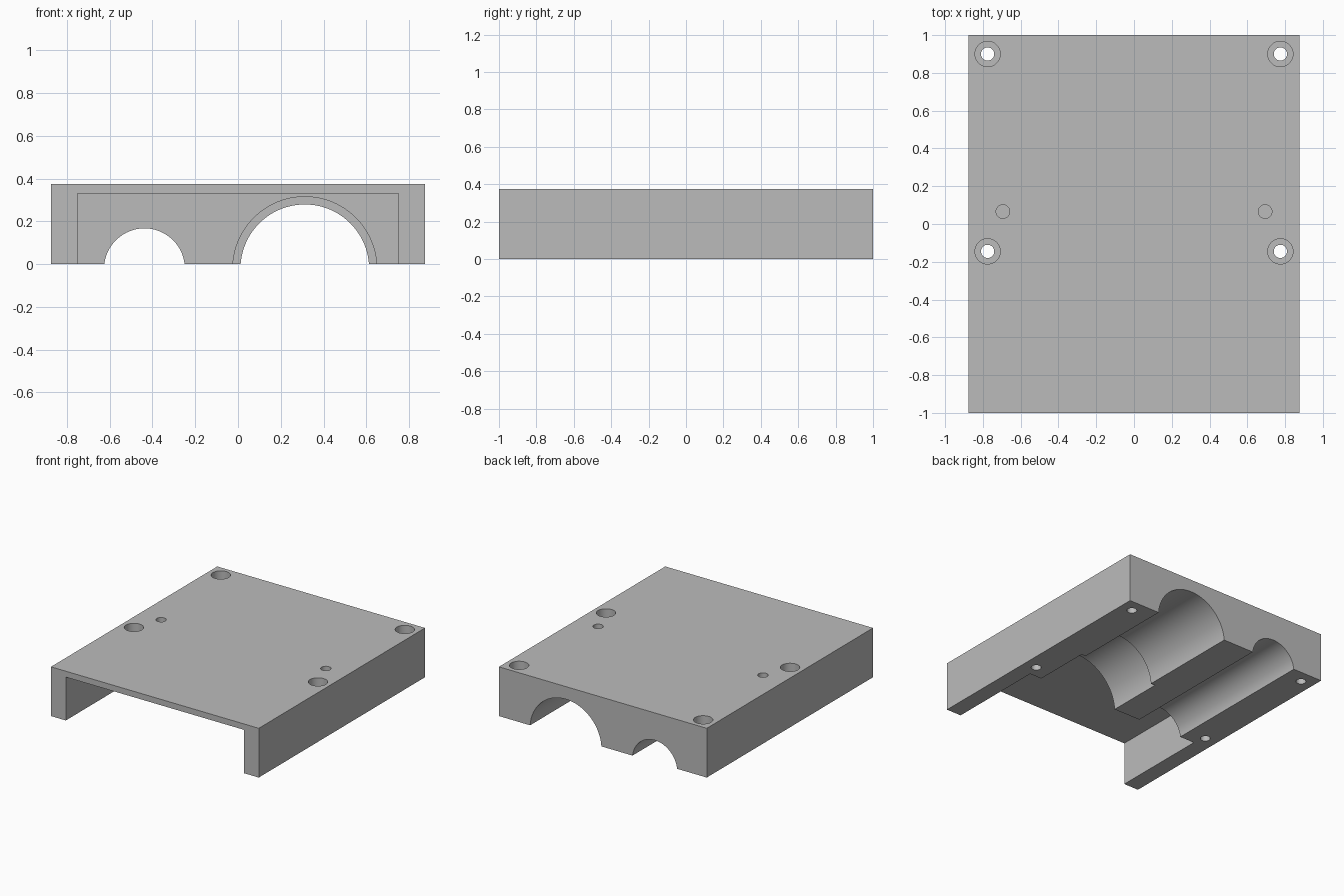
import bpy
import math

cube = bpy.data.objects.get("Cube")
if cube:
    bpy.data.objects.remove(cube, do_unlink=True)

grey = bpy.data.materials.new("plain_grey")
grey.use_nodes = True
COLOUR = (0.5, 0.5, 0.5, 1)
grey.diffuse_color = COLOUR
grey.node_tree.nodes["Principled BSDF"].inputs["Base Color"].default_value = COLOUR

HEIGHT = 0.375
AXIS_Z = -0.022     # shared centre height of the lengthwise bores
POCKET_Y = -0.24    # back wall of the front pocket


def box(name, x, y, z):
    """Box from (min, max) ranges."""
    centre = [(a + b) / 2 for a, b in (x, y, z)]
    bpy.ops.mesh.primitive_cube_add(size=1, location=centre)
    ob = bpy.context.object
    ob.name = name
    ob.scale = [b - a for a, b in (x, y, z)]
    bpy.ops.object.transform_apply(location=True, rotation=True, scale=True)
    ob.data.materials.append(grey)
    return ob


def cylinder(name, radius, depth, location, tilt=0.0, sides=48):
    bpy.ops.mesh.primitive_cylinder_add(vertices=sides, radius=radius, depth=depth,
                                        location=location, rotation=(tilt, 0, 0))
    ob = bpy.context.object
    ob.name = name
    ob.data.materials.append(grey)
    return ob


def cut(target, cutter):
    mod = target.modifiers.new(cutter.name, "BOOLEAN")
    mod.operation = "DIFFERENCE"
    mod.solver = "EXACT"
    mod.object = cutter
    bpy.context.view_layer.objects.active = target
    bpy.ops.object.modifier_apply(modifier=mod.name)
    bpy.data.objects.remove(cutter, do_unlink=True)


def bore(name, x, radius, y_start, y_end):
    """Lengthwise cylinder along y."""
    return cylinder(name, radius, y_end - y_start, (x, (y_start + y_end) / 2, AXIS_Z),
                    math.pi / 2, 96)


def hole(name, x, y, radius, z_start, z_end):
    """Vertical cylinder."""
    return cylinder(name, radius, z_end - z_start, (x, y, (z_start + z_end) / 2))


# Solid block
housing = box("housing", (-0.875, 0.875), (-1, 1), (0, HEIGHT))

# Open front pocket
cut(housing, box("pocket_cutter", (-0.75, 0.75), (-1.2, POCKET_Y), (-0.2, 0.33)))

# Lengthwise half-round channels, the large one stepped
cut(housing, bore("small_bore", -0.4375, 0.189, POCKET_Y - 0.1, 1.2))
cut(housing, bore("large_bore", 0.3125, 0.301, POCKET_Y - 0.1, 1.2))
cut(housing, bore("large_bore_step", 0.3125, 0.337, POCKET_Y - 0.1, 0.2))

# Counterbored screw holes and blind pin holes on both sides
for side in (-1, 1):
    for y in (0.9, -0.145):
        cut(housing, hole("screw_hole", side * 0.775, y, 0.035, -0.1, HEIGHT + 0.1))
        cut(housing, hole("counterbore", side * 0.775, y, 0.067, 0.19, HEIGHT + 0.1))
    cut(housing, hole("pin_hole", side * 0.694, 0.066, 0.036, 0.19, HEIGHT + 0.1))

# Smooth bores with sharp edges
bpy.ops.object.select_all(action="DESELECT")
housing.select_set(True)
bpy.context.view_layer.objects.active = housing
bpy.ops.object.shade_smooth_by_angle(angle=math.radians(30))
